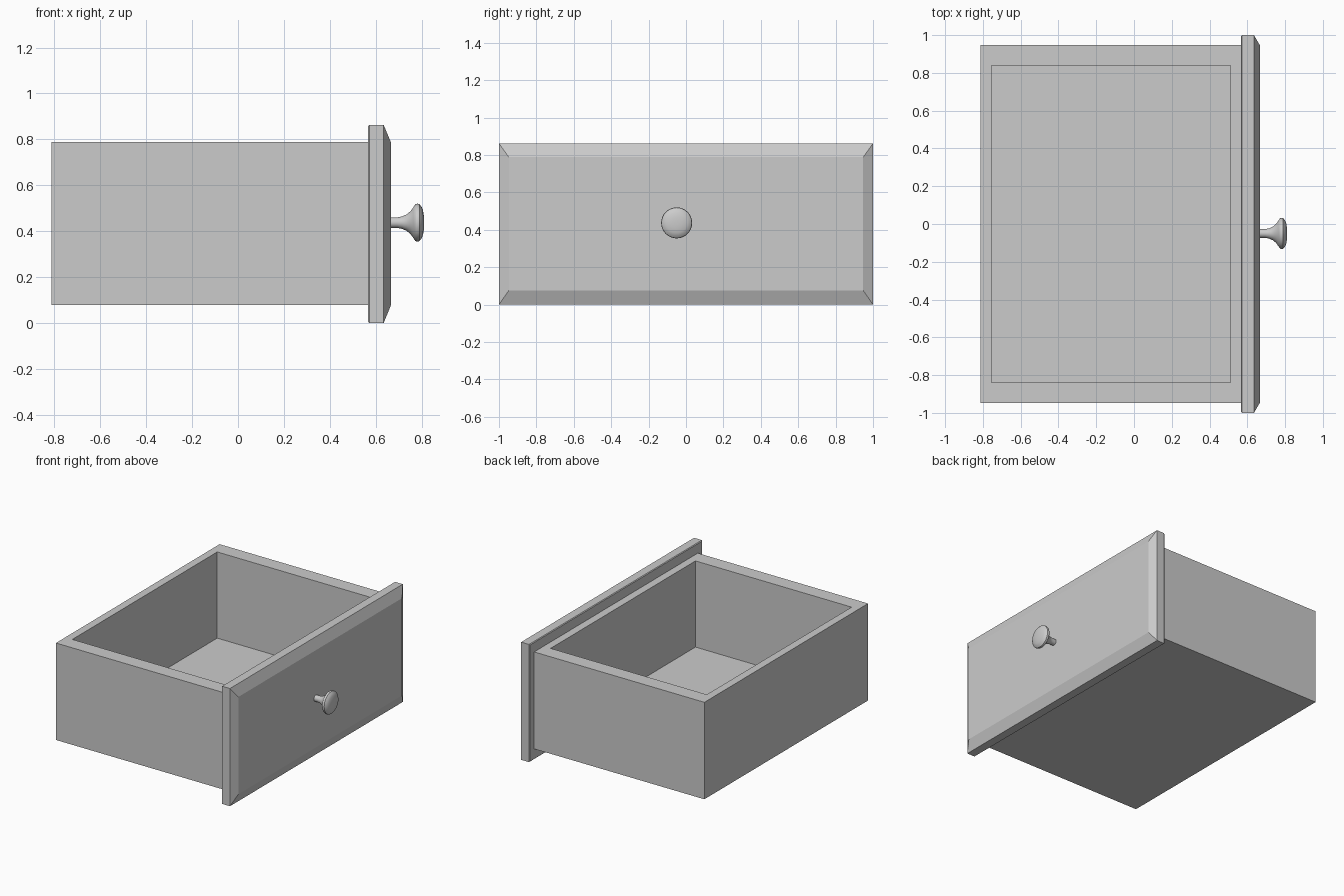
import bpy, bmesh, math
from mathutils import Matrix

if "Cube" in bpy.data.objects:
    bpy.data.objects.remove(bpy.data.objects["Cube"])


def finish(name, bm):
    bmesh.ops.recalc_face_normals(bm, faces=bm.faces)
    mesh = bpy.data.meshes.new(name)
    bm.to_mesh(mesh)
    bm.free()
    obj = bpy.data.objects.new(name, mesh)
    bpy.context.collection.objects.link(obj)
    return obj


def loft(name, rings):
    """Join rings of points with quads and cap both ends."""
    bm = bmesh.new()
    loops = [[bm.verts.new(p) for p in ring] for ring in rings]
    n = len(loops[0])
    for a, b in zip(loops, loops[1:]):
        for i in range(n):
            j = (i + 1) % n
            bm.faces.new((a[i], a[j], b[j], b[i]))
    bm.faces.new(loops[0])
    bm.faces.new(loops[-1])
    return finish(name, bm)


def rect_xy(x0, x1, y, z):
    return [(x0, -y, z), (x1, -y, z), (x1, y, z), (x0, y, z)]


def rect_yz(x, y, z0, z1):
    return [(x, -y, z0), (x, y, z0), (x, y, z1), (x, -y, z1)]


# Open tray: outside walls, rim, inside walls, floor
loft("drawer_box", [
    rect_xy(-0.812, 0.57, 0.947, 0.078),
    rect_xy(-0.812, 0.57, 0.947, 0.788),
    rect_xy(-0.755, 0.51, 0.838, 0.788),
    rect_xy(-0.755, 0.51, 0.838, 0.157),
])

# Front panel with a wide chamfer around its face
loft("front_panel", [
    rect_yz(0.567, 0.995, 0.005, 0.857),
    rect_yz(0.572, 1.0, 0.0, 0.862),
    rect_yz(0.635, 1.0, 0.0, 0.862),
    rect_yz(0.666, 0.947, 0.076, 0.788),
])

# Turned knob: (x, radius) profile revolved about the x axis
profile = [(0.655, 0.023), (0.695, 0.023), (0.715, 0.027), (0.735, 0.036),
           (0.752, 0.050), (0.764, 0.067), (0.773, 0.080), (0.781, 0.083),
           (0.790, 0.081), (0.800, 0.069), (0.806, 0.054), (0.810, 0.030),
           (0.811, 0.010)]
sides = 32
knob = loft("knob", [
    [(x, -0.05 + r * math.cos(2 * math.pi * i / sides),
      0.437 + r * math.sin(2 * math.pi * i / sides)) for i in range(sides)]
    for x, r in profile])
bpy.context.view_layer.objects.active = knob
knob.select_set(True)
bpy.ops.object.shade_smooth_by_angle(angle=math.radians(35))
